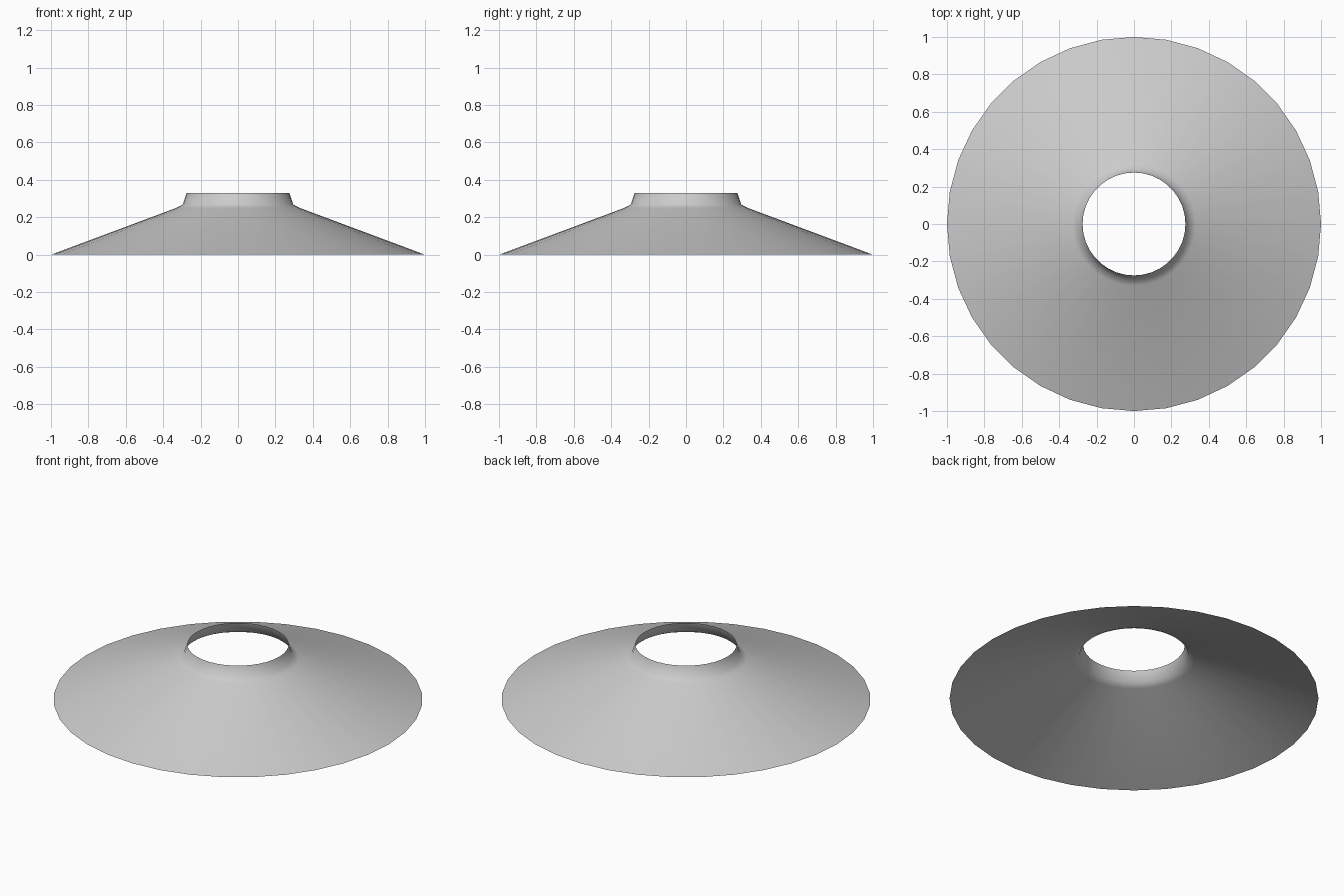
import bpy, bmesh
from math import cos, sin, pi

if "Cube" in bpy.data.objects:
    bpy.data.objects.remove(bpy.data.objects["Cube"])

SEGMENTS = 36
# Half profile (radius, height): wide cone, small bevel, short collar
PROFILE = [(1.0, 0.0), (0.33, 0.25), (0.295, 0.268), (0.275, 0.33)]

# Open lamp shade, a single thin surface of revolution
bm = bmesh.new()
rings = [[bm.verts.new((r * cos(2 * pi * i / SEGMENTS), r * sin(2 * pi * i / SEGMENTS), z))
          for i in range(SEGMENTS)] for r, z in PROFILE]
for low, high in zip(rings, rings[1:]):
    for i in range(SEGMENTS):
        j = (i + 1) % SEGMENTS
        bm.faces.new((low[i], low[j], high[j], high[i])).smooth = True

mesh = bpy.data.meshes.new("lamp_shade")
bm.to_mesh(mesh)
bm.free()
shade = bpy.data.objects.new("lamp_shade", mesh)
bpy.context.collection.objects.link(shade)
